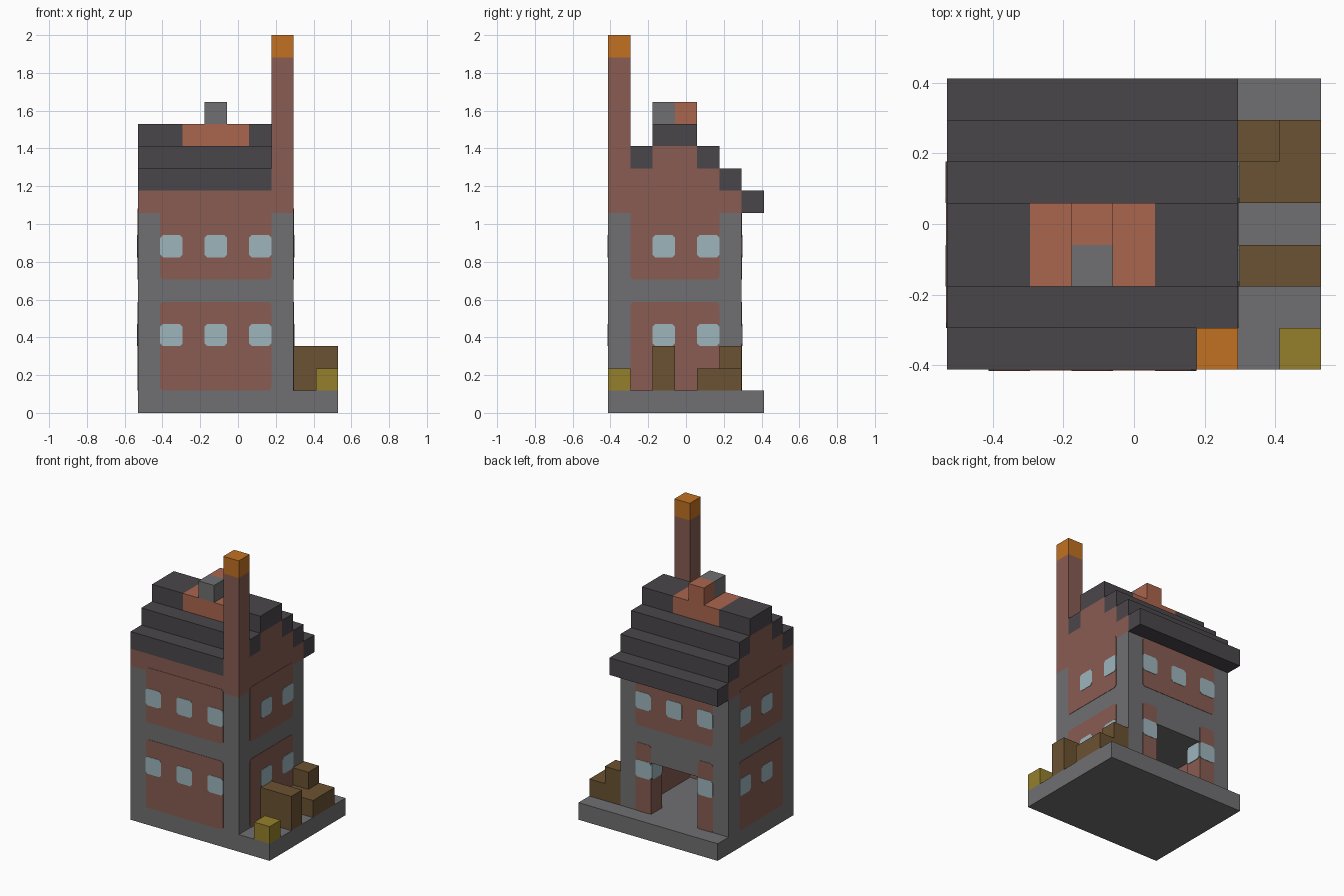
import bpy, bmesh
from mathutils import Vector

cube = bpy.data.objects.get("Cube")
if cube:
    bpy.data.objects.remove(cube, do_unlink=True)

U = 2 / 17                       # one block
ORIGIN = Vector((4.5, 3.5, 0))   # block grid centre


def material(name, rgb):
    lin = [((c / 255 + 0.055) / 1.055) ** 2.4 for c in rgb] + [1]
    m = bpy.data.materials.new(name)
    m.use_nodes = True
    m.diffuse_color = lin
    bsdf = m.node_tree.nodes["Principled BSDF"]
    bsdf.inputs["Base Color"].default_value = lin
    bsdf.inputs["Roughness"].default_value = 0.9
    return m


STONE = material("grey stone", (112, 112, 114))
BRICK = material("red brick", (136, 92, 82))
SLATE = material("dark slate", (74, 70, 74))
GLASS = material("pale glass", (157, 181, 188))
CLAY = material("terracotta", (170, 102, 78))
FLAME = material("orange", (193, 113, 34))
WOOD = material("brown wood", (106, 82, 50))
STRAW = material("straw yellow", (148, 128, 44))


def box(name, x, y, z, mat, depth_axis=None, grow=0.0, chamfer=0.12):
    """Block between grid ranges; a depth axis clips the corners around it
    and pushes both ends out a little."""
    spans = [list(x), list(y), list(z)]
    if depth_axis is not None:
        spans[depth_axis][0] -= grow
        spans[depth_axis][1] += grow
    lo, hi = (Vector(v) for v in zip(*spans))
    bm = bmesh.new()
    bmesh.ops.create_cube(bm, size=1)
    for v in bm.verts:
        v.co = (lo + hi) / 2 + v.co * (hi - lo) - ORIGIN
    if depth_axis is not None:
        edges = [e for e in bm.edges
                 if abs((e.verts[0].co - e.verts[1].co).normalized()[depth_axis]) > 0.9]
        bmesh.ops.bevel(bm, geom=edges, offset=chamfer, segments=1, affect='EDGES')
    bmesh.ops.scale(bm, vec=(U, U, U), verts=bm.verts)
    bmesh.ops.recalc_face_normals(bm, faces=bm.faces)
    mesh = bpy.data.meshes.new(name)
    bm.to_mesh(mesh)
    bm.free()
    mesh.materials.append(mat)
    ob = bpy.data.objects.new(name, mesh)
    bpy.context.collection.objects.link(ob)
    return ob


def panel(name, x, y, z, axis):
    box(name, x, y, z, BRICK, axis, 0.02)


def window(name, x, y, z, axis):
    box(name, (x, x + 1), (y, y + 1), (z, z + 1), GLASS, axis, 0.04)


# Ground slab and stone shell with an open room at the back
box("ground_slab", (0, 9), (0, 7), (0, 1), STONE)
box("front_wall", (0, 7), (0, 1), (1, 4), STONE)
box("upper_storey", (0, 7), (0, 6), (4, 9), STONE)
for side, x in (("right", 0), ("left", 6)):
    box(side + "_wall", (x, x + 1), (1, 6), (1, 4), STONE)

# Brick panels and windows on the front and back
panel("front_lower_brick", (1, 6), (0, 1), (1, 5), 1)
for face, y in (("front", 0), ("back", 5)):
    panel(face + "_upper_brick", (1, 6), (y, y + 1), (6, 9.2 if y == 0 else 9), 1)
    for x in (1, 3, 5):
        window(face + "_upper_window", x, y, 7, 1)
        if y == 0 or x != 3:
            window(face + "_lower_window", x, y, 3, 1)

# Brick door pillars at the back
for x in (1, 5):
    box("door_pillar", (x, x + 1), (5, 6), (1, 4), BRICK)
    panel("pillar_brick", (x, x + 1), (5, 6), (1, 5), 1)
    window("pillar_side_window", x, 5, 3, 0)

# Brick panels and windows on the two sides
for side, x in (("right", 0), ("left", 6)):
    panel(side + "_lower_brick", (x, x + 1), (1, 5), (1, 5), 0)
    panel(side + "_upper_brick", (x, x + 1), (1, 5), (6, 9.2), 0)
    for y in (2, 4):
        for z in (3, 7):
            window(side + "_window", x, y, z, 0)

# Stepped brick gable
for i in range(3):
    box("gable_step", (0, 7), (i, 6 - i), (9 + i, 10 + i), BRICK)

# Stepped slate roof
box("front_eave", (0, 6), (0, 1), (10, 11), SLATE)
box("front_roof_step", (0, 7), (1, 2), (11, 12), SLATE)
for i in range(3):
    box("back_roof_step", (0, 7), (6 - i, 7 - i), (9 + i, 10 + i), SLATE)
for x in ((0, 2), (5, 7)):
    box("roof_ridge", x, (2, 4), (12, 13), SLATE)

# Terracotta ridge cap with its small stack
box("ridge_cap", (2, 5), (2, 4), (12, 13), CLAY)
box("cap_stack", (3, 4), (3, 4), (13, 14), CLAY)
box("cap_stone", (3, 4), (2, 3), (13, 14), STONE)

# Tall chimney
box("chimney", (6, 7), (0, 1), (9, 16), BRICK)
box("chimney_top", (6, 7), (0, 1), (16, 17), FLAME)

# Crates and bale in the side yard
box("tall_crate", (7, 9), (2, 3), (1, 3), WOOD)
box("low_crate", (7, 9), (4, 6), (1, 2), WOOD)
box("top_crate", (7, 8), (5, 6), (2, 3), WOOD)
box("straw_bale", (8, 9), (0, 1), (1, 2), STRAW)
